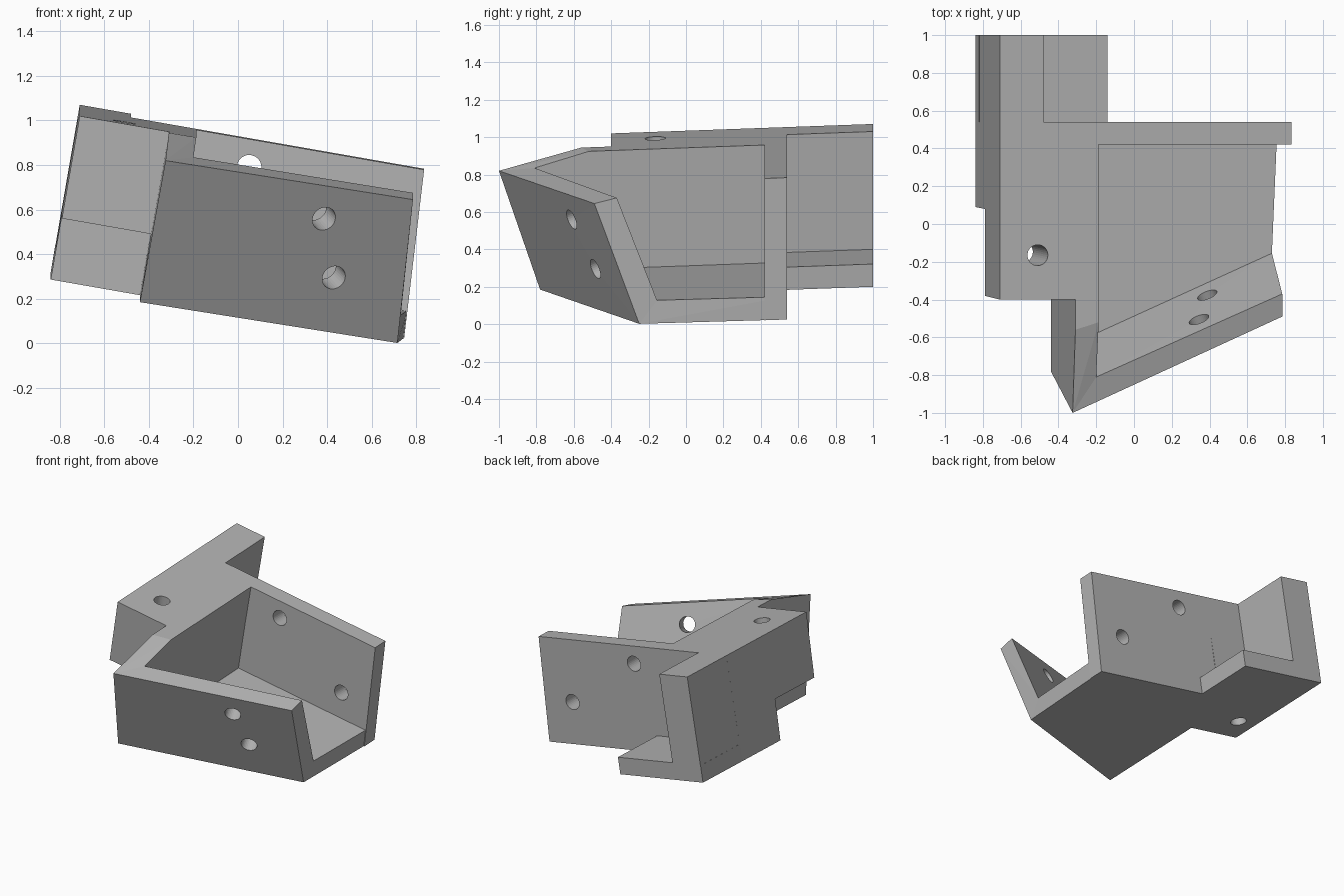
import bpy, bmesh
from mathutils import Vector

cube = bpy.data.objects.get("Cube")
if cube:
    bpy.data.objects.remove(cube, do_unlink=True)

gray = bpy.data.materials.new("plain_gray")
gray.use_nodes = True
gray.diffuse_color = (0.45, 0.45, 0.45, 1)
gray.node_tree.nodes["Principled BSDF"].inputs["Base Color"].default_value = (0.45, 0.45, 0.45, 1)

TOP, LEDGE, FLOOR = 0.774, 0.3, 0.125


def place(x, y, h):
    """Point at height h above the tilted base plane."""
    return Vector((x, y, 0.2 - 0.175 * (x + 0.16) + 0.036 * (y - 1) + h))


def add_object(name, bm):
    bmesh.ops.recalc_face_normals(bm, faces=bm.faces)
    mesh = bpy.data.meshes.new(name)
    bm.to_mesh(mesh)
    bm.free()
    mesh.materials.append(gray)
    obj = bpy.data.objects.new(name, mesh)
    bpy.context.collection.objects.link(obj)
    return obj


def solid(name, points):
    """Convex solid through the given corners, with flat faces merged."""
    bm = bmesh.new()
    for p in points:
        bm.verts.new(place(*p))
    res = bmesh.ops.convex_hull(bm, input=bm.verts)
    loose = [v for v in bm.verts if not v.link_faces]
    bmesh.ops.delete(bm, geom=loose, context="VERTS")
    bmesh.ops.dissolve_limit(bm, angle_limit=0.02, verts=bm.verts, edges=bm.edges)
    return add_object(name, bm)


def slab(name, low, x0, x1, high, x2, x3, y0, y1, lean=0.0):
    """Leaning block: x0..x1 at the low level, x2..x3 at the high level."""
    return solid(name, [(x, y, low) for x in (x0, x1) for y in (y0, y1)]
                 + [(x, y, high) for x in (x2, x3) for y in (y0 - lean, y1)])


def drill(target, name, center, axis, length, radius=0.055):
    """Cut a round hole along an axis, centred on a point."""
    bm = bmesh.new()
    bmesh.ops.create_cone(bm, cap_ends=True, segments=32, radius1=radius,
                          radius2=radius, depth=length)
    cutter = add_object(name, bm)
    cutter.rotation_mode = "QUATERNION"
    cutter.rotation_quaternion = Vector(axis).to_track_quat("Z", "Y")
    cutter.location = center
    cutter.hide_render = True
    cutter.hide_set(True)
    cutter.display_type = "WIRE"
    mod = target.modifiers.new(name, "BOOLEAN")
    mod.operation = "DIFFERENCE"
    mod.solver = "EXACT"
    mod.object = cutter


# Side mount: overhanging block, its lower step, rear wall and flange
mount = slab("mount_block", LEDGE, -0.79, -0.32, TOP, -0.71, -0.25, -0.38, 0.54, 0.02)
step = slab("mount_step", 0, -0.84, -0.4, LEDGE, -0.79, -0.35, 0.09, 0.54, 0.01)
slab("rear_wall", 0, -0.84, -0.61, TOP, -0.71, -0.48, 0.54, 1)
slab("rear_flange", 0, -0.84, -0.16, FLOOR, -0.82, -0.14, 0.54, 1)

# Tray: floor, back wall, side wall and slanted front wall
solid("tray_floor", [
    (-0.44, -0.78, 0), (0.715, -0.25, 0), (0.745, 0.54, 0), (-0.44, 0.54, 0),
    (-0.29, -0.62, FLOOR), (0.73, -0.155, FLOOR), (0.76, 0.54, FLOOR), (-0.29, 0.54, FLOOR)])
back = slab("back_wall", 0, -0.31, 0.745, TOP, -0.19, 0.835, 0.42, 0.54)
solid("side_wall", [
    (-0.44, -0.78, 0), (-0.315, -0.72, 0), (-0.44, 0.54, 0), (-0.315, 0.54, 0),
    (-0.325, -1, 0.663), (-0.2, -0.81, 0.693),
    (-0.31, -0.56, TOP), (-0.187, -0.52, TOP), (-0.31, 0.54, TOP), (-0.187, 0.54, TOP)])
front = solid("front_wall", [
    (-0.44, -0.78, 0), (0.715, -0.25, 0), (-0.325, -1, 0.663), (0.785, -0.49, 0.664),
    (0.785, -0.37, 0.69), (-0.2, -0.81, 0.693), (0.73, -0.155, FLOOR), (-0.29, -0.62, FLOOR)])

# Screw holes
up = (0.168, -0.035, 0.97)
drill(mount, "mount_hole", place(-0.51, -0.165, TOP), up, 1.4)
drill(step, "step_hole", place(-0.69, 0.295, 0), up, 0.54)
for i, (x, z) in enumerate([(0.05, 0.79), (0.555, 0.37)]):
    drill(back, f"back_hole_{i}", (x, 0.48, z), (0, 1, 0), 0.4)
for i, p in enumerate([(0.385, -0.61, 0.56), (0.43, -0.485, 0.295)]):
    drill(front, f"front_hole_{i}", p, (-0.34, 0.866, 0.365), 0.5)
